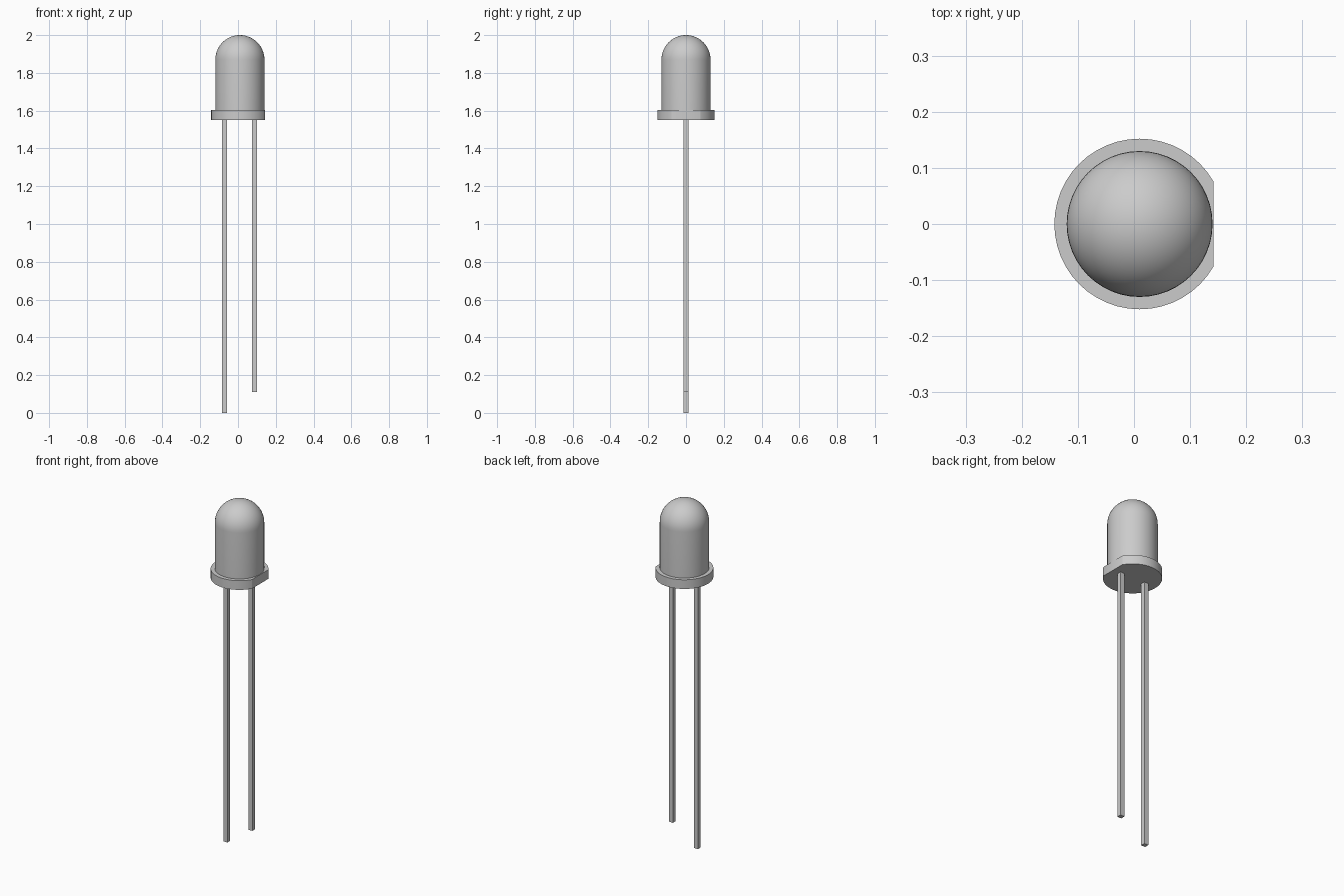
import bpy, bmesh, math
from mathutils import Vector

cube = bpy.data.objects.get("Cube")
if cube:
    bpy.data.objects.remove(cube, do_unlink=True)

AXIS_X = 0.01          # centre line of the round body
FLANGE_BOTTOM, FLANGE_TOP = 1.55, 1.603
LENS_R, FLANGE_R = 0.13, 0.152
FLAT_X = 0.142

grey = bpy.data.materials.new("plain grey")
grey.use_nodes = True
grey.diffuse_color = (0.6, 0.6, 0.6, 1)
grey.node_tree.nodes["Principled BSDF"].inputs["Base Color"].default_value = (0.6, 0.6, 0.6, 1)


def finish(name, bm, location, smooth=False):
    bmesh.ops.recalc_face_normals(bm, faces=bm.faces)
    mesh = bpy.data.meshes.new(name)
    bm.to_mesh(mesh)
    bm.free()
    mesh.materials.append(grey)
    obj = bpy.data.objects.new(name, mesh)
    obj.location = location
    bpy.context.collection.objects.link(obj)
    if smooth:
        bpy.ops.object.select_all(action="DESELECT")
        obj.select_set(True)
        bpy.context.view_layer.objects.active = obj
        bpy.ops.object.shade_smooth_by_angle(angle=math.radians(35))
    return obj


# Lens: cylinder wall with a hemispherical dome, spun around z
bm = bmesh.new()
dome_z = 2 - LENS_R
profile = [(0, FLANGE_TOP), (LENS_R, FLANGE_TOP)]
steps = 14
for i in range(steps + 1):
    a = math.pi / 2 * i / steps
    profile.append((LENS_R * math.cos(a), dome_z + LENS_R * math.sin(a)))
verts = [bm.verts.new((r, 0, z)) for r, z in profile]
edges = [bm.edges.new(pair) for pair in zip(verts, verts[1:])]
bmesh.ops.spin(bm, geom=verts + edges, cent=(0, 0, 0), axis=(0, 0, 1),
               angle=math.tau, steps=48)
bmesh.ops.remove_doubles(bm, verts=bm.verts, dist=0.0001)
finish("lens", bm, (AXIS_X, 0, 0), smooth=True)

# Flange: disc with one side cut flat
bm = bmesh.new()
bmesh.ops.create_cone(bm, cap_ends=True, segments=48, radius1=FLANGE_R,
                      radius2=FLANGE_R, depth=FLANGE_TOP - FLANGE_BOTTOM)
cut = bmesh.ops.bisect_plane(bm, geom=bm.verts[:] + bm.edges[:] + bm.faces[:],
                             plane_co=(FLAT_X - AXIS_X, 0, 0), plane_no=(1, 0, 0),
                             clear_outer=True)
bmesh.ops.holes_fill(bm, edges=[e for e in bm.edges if e.is_boundary])
finish("flange", bm, (AXIS_X, 0, (FLANGE_TOP + FLANGE_BOTTOM) / 2), smooth=True)

# Leads: square wires, the left one shorter
for name, x, bottom in (("long_lead", -0.072, 0), ("short_lead", 0.088, 0.11)):
    bm = bmesh.new()
    bmesh.ops.create_cube(bm, size=1)
    bmesh.ops.scale(bm, verts=bm.verts, vec=Vector((0.026, 0.026, FLANGE_BOTTOM - bottom)))
    finish(name, bm, (x, 0, (FLANGE_BOTTOM + bottom) / 2))
